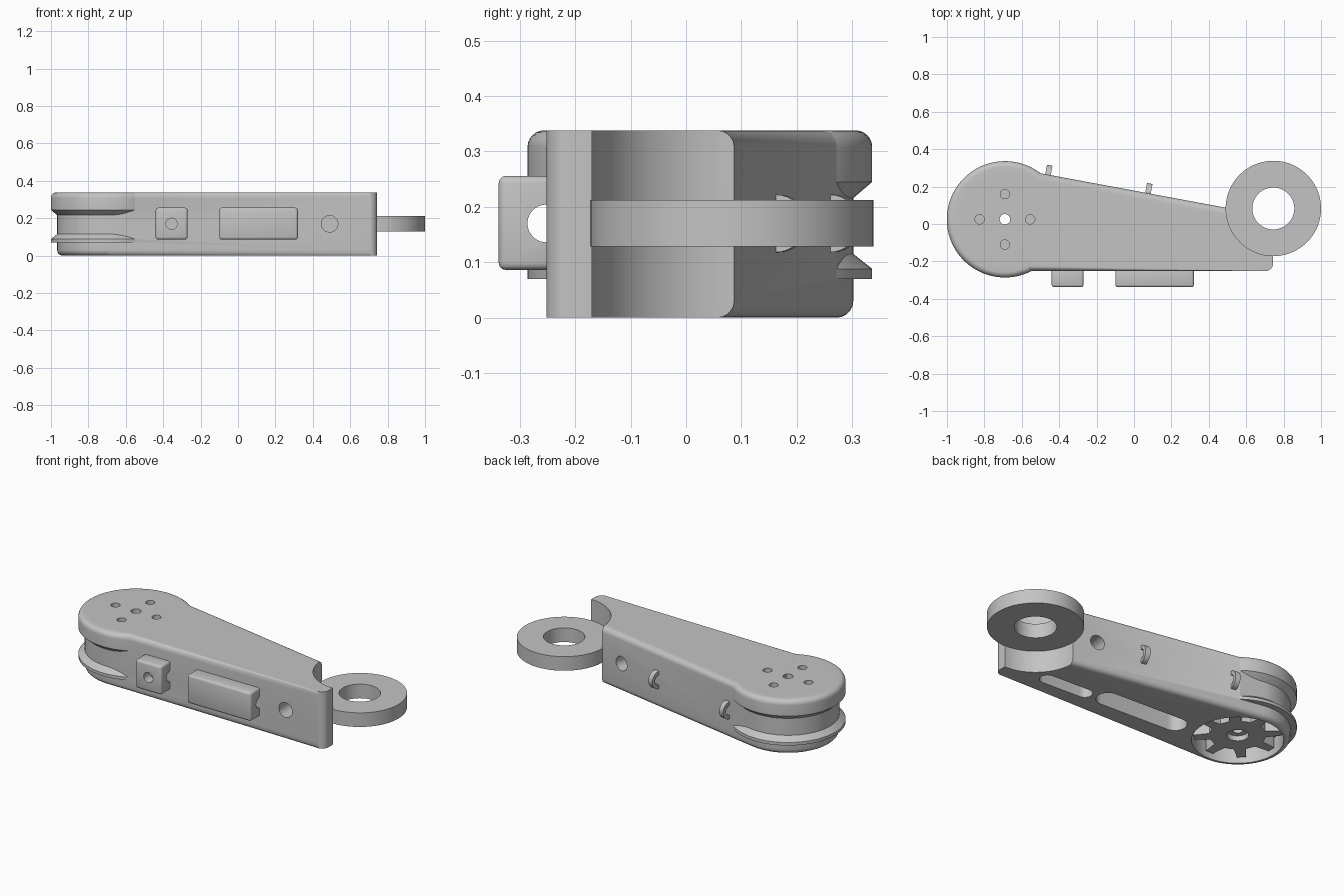
import bpy, bmesh, math
from mathutils import Vector, Matrix

if "Cube" in bpy.data.objects:
    bpy.data.objects.remove(bpy.data.objects["Cube"])

GREY = (0.55, 0.55, 0.55, 1)
mat = bpy.data.materials.new("plain grey")
mat.use_nodes = True
mat.diffuse_color = GREY
mat.node_tree.nodes["Principled BSDF"].inputs["Base Color"].default_value = GREY

HUB = Vector((-0.69, 0.025, 0))
EYE = Vector((0.745, 0.083, 0))
HEIGHT = 0.338
MID = 0.17
SLOPE = math.atan2(-0.18, 0.99)      # direction of the slanted back wall


def finish(bm, name):
    bm.normal_update()
    bmesh.ops.recalc_face_normals(bm, faces=bm.faces[:])
    me = bpy.data.meshes.new(name)
    bm.to_mesh(me)
    bm.free()
    ob = bpy.data.objects.new(name, me)
    bpy.context.collection.objects.link(ob)
    me.materials.append(mat)
    return ob


def prism(name, pts, z0, z1, rim=0.0, rim_limit=0.7):
    """Extrude a flat outline upward, optionally rounding the rims left of rim_limit."""
    bm = bmesh.new()
    base = bm.faces.new([bm.verts.new((x, y, z0)) for x, y in pts])
    ext = bmesh.ops.extrude_face_region(bm, geom=[base])["geom"]
    top = [v for v in ext if isinstance(v, bmesh.types.BMVert)]
    bmesh.ops.translate(bm, verts=top, vec=(0, 0, z1 - z0))
    if rim:
        edges = [e for e in bm.edges if abs(e.verts[0].co.z - e.verts[1].co.z) < 1e-5
                 and (e.verts[0].co.x + e.verts[1].co.x) / 2 < rim_limit]
        bm.normal_update()
        bmesh.ops.bevel(bm, geom=edges, offset=rim, segments=5, profile=0.5, affect='EDGES')
    return finish(bm, name)


def arc(c, r, a0, a1, n):
    return [(c[0] + r * math.cos(a0 + (a1 - a0) * i / n),
             c[1] + r * math.sin(a0 + (a1 - a0) * i / n)) for i in range(n + 1)]


def lathe(name, profile, centre, steps=96):
    bm = bmesh.new()
    vs = [bm.verts.new((r, 0, z)) for r, z in profile]
    es = [bm.edges.new(p) for p in zip(vs, vs[1:])]
    bmesh.ops.spin(bm, geom=vs + es, cent=(0, 0, 0), axis=(0, 0, 1),
                   angle=math.tau, steps=steps)
    bmesh.ops.remove_doubles(bm, verts=bm.verts[:], dist=1e-5)
    bmesh.ops.translate(bm, verts=bm.verts[:], vec=centre)
    return finish(bm, name)


def rod(p, q, r):
    """Cylinder between two points."""
    p, q = Vector(p), Vector(q)
    bm = bmesh.new()
    bmesh.ops.create_cone(bm, cap_ends=True, segments=64, radius1=r, radius2=r,
                          depth=(q - p).length)
    turn = (q - p).to_track_quat('Z', 'Y').to_matrix().to_4x4()
    bm.transform(Matrix.Translation((p + q) / 2) @ turn)
    return finish(bm, "cutter")


def slot(cx, cy, length, width, tilt, depth):
    half = length / 2 - width / 2
    pts = arc((half, 0), width / 2, -math.pi / 2, math.pi / 2, 16)
    pts += arc((-half, 0), width / 2, math.pi / 2, math.pi * 1.5, 16)
    ob = prism("cutter", pts, -0.05, depth)
    ob.data.transform(Matrix.Translation((cx, cy, 0)) @ Matrix.Rotation(tilt, 4, 'Z'))
    return ob


def combine(ob, other, op='DIFFERENCE'):
    mod = ob.modifiers.new("combine", 'BOOLEAN')
    mod.operation = op
    mod.solver = 'EXACT'
    mod.object = other
    bpy.context.view_layer.objects.active = ob
    bpy.ops.object.modifier_apply(modifier=mod.name)
    bpy.data.objects.remove(other)


def smooth(ob):
    bpy.ops.object.select_all(action='DESELECT')
    ob.select_set(True)
    bpy.context.view_layer.objects.active = ob
    bpy.ops.object.shade_smooth_by_angle(angle=math.radians(30))


# Arm body: round hub end, straight front wall, slanted back wall
back_angle = math.pi / 2 + SLOPE
outline = arc(HUB, 0.277, back_angle, math.pi * 1.5, 56)
outline += arc((0.702, -0.21), 0.042, -math.pi / 2, 0, 8)
outline += [(0.744, 0.04)]
body = prism("arm_body", outline, 0, HEIGHT, rim=0.03)

# Pulley flanges around the hub
profile = [(0, 0.07), (0.311, 0.07), (0.311, 0.088), (0.262, 0.127), (0.262, 0.203),
           (0.311, 0.245)]
profile += arc((0.281, 0.308), 0.03, 0, math.pi / 2, 6) + [(0, HEIGHT)]
combine(body, lathe("flanges", profile, HUB), 'UNION')

# Clearance for the end ring
combine(body, rod(EYE - Vector((0, 0, 0.1)), EYE + Vector((0, 0, 0.5)), 0.253))

# Underside: hub recess and two slots
combine(body, rod(HUB - Vector((0, 0, 0.1)), HUB + Vector((0, 0, 0.1)), 0.242))
combine(body, slot(-0.11, -0.07, 0.57, 0.13, -0.05, 0.12))
combine(body, slot(0.365, -0.12, 0.33, 0.085, -0.05, 0.12))

# Hub screw holes, with the central one passing through
combine(body, rod(HUB, HUB + Vector((0, 0, 0.5)), 0.028))
for k in range(4):
    a = k * math.pi / 2
    p = HUB + 0.135 * Vector((math.cos(a), math.sin(a), 0))
    combine(body, rod(p + Vector((0, 0, 0.2)), p + Vector((0, 0, 0.5)), 0.025))

# Cord hole through the arm
combine(body, rod((0.49, -0.3, MID), (0.49, -0.1, MID), 0.044))
combine(body, rod((0.36, 0.2, MID), (0.33, 0.02, MID), 0.042))
smooth(body)

# Star-shaped drive horn in the recess
star = []
for k in range(8):
    for da, r in ((-0.22, 0.15), (-0.1, 0.232), (0.1, 0.232), (0.22, 0.15)):
        a = k * math.tau / 8 + da
        star.append((HUB.x + r * math.cos(a), HUB.y + r * math.sin(a)))
horn = prism("drive_horn", star, 0.03, 0.101)
combine(horn, rod(HUB, HUB + Vector((0, 0, 0.06)), 0.058))
combine(horn, rod(HUB, HUB + Vector((0, 0, 0.2)), 0.028))
smooth(horn)

# End ring
ring = lathe("end_ring", [(0.112, 0.128), (0.255, 0.128), (0.255, 0.212),
                          (0.112, 0.212), (0.112, 0.128)], EYE)
smooth(ring)

# Guide blocks on the front wall, with a cord tunnel along x
for name, x0, x1 in (("small_guide_block", -0.44, -0.27),
                     ("long_guide_block", -0.1, 0.32)):
    bm = bmesh.new()
    bmesh.ops.create_cube(bm, size=1)
    size = Vector((x1 - x0, 0.098, 0.17))
    bm.transform(Matrix.Translation(((x0 + x1) / 2, -0.289, MID + 0.001))
                 @ Matrix.Diagonal(size).to_4x4())
    bm.normal_update()
    bmesh.ops.bevel(bm, geom=bm.edges[:], offset=0.013, segments=3, profile=0.5, affect='EDGES')
    block = finish(bm, name)
    combine(block, rod((x0 - 0.1, -0.252, MID), (x1 + 0.1, -0.252, MID), 0.034))
    if name.startswith("small"):
        combine(block, rod((-0.355, -0.4, MID), (-0.355, -0.26, MID), 0.03))
    smooth(block)

# Half-round cord loops on the slanted back wall
for name, x in (("outer_cord_loop", 0.075), ("inner_cord_loop", -0.46)):
    y = 0.09 + (x - 0.49) * math.tan(SLOPE)
    pts = arc((0, 0), 0.052, -math.pi / 2, math.pi / 2, 16)
    pts += arc((0, 0), 0.03, math.pi / 2, -math.pi / 2, 16)
    loop = prism(name, pts, -0.015, 0.015)
    # profile x points out of the wall, profile y points up, thickness runs along the wall
    out = Vector((-math.sin(SLOPE), math.cos(SLOPE), 0))
    up = Vector((0, 0, 1))
    frame = Matrix((out, up, out.cross(up))).transposed().to_4x4()
    loop.data.transform(Matrix.Translation((x, y, MID)) @ frame)
    smooth(loop)
